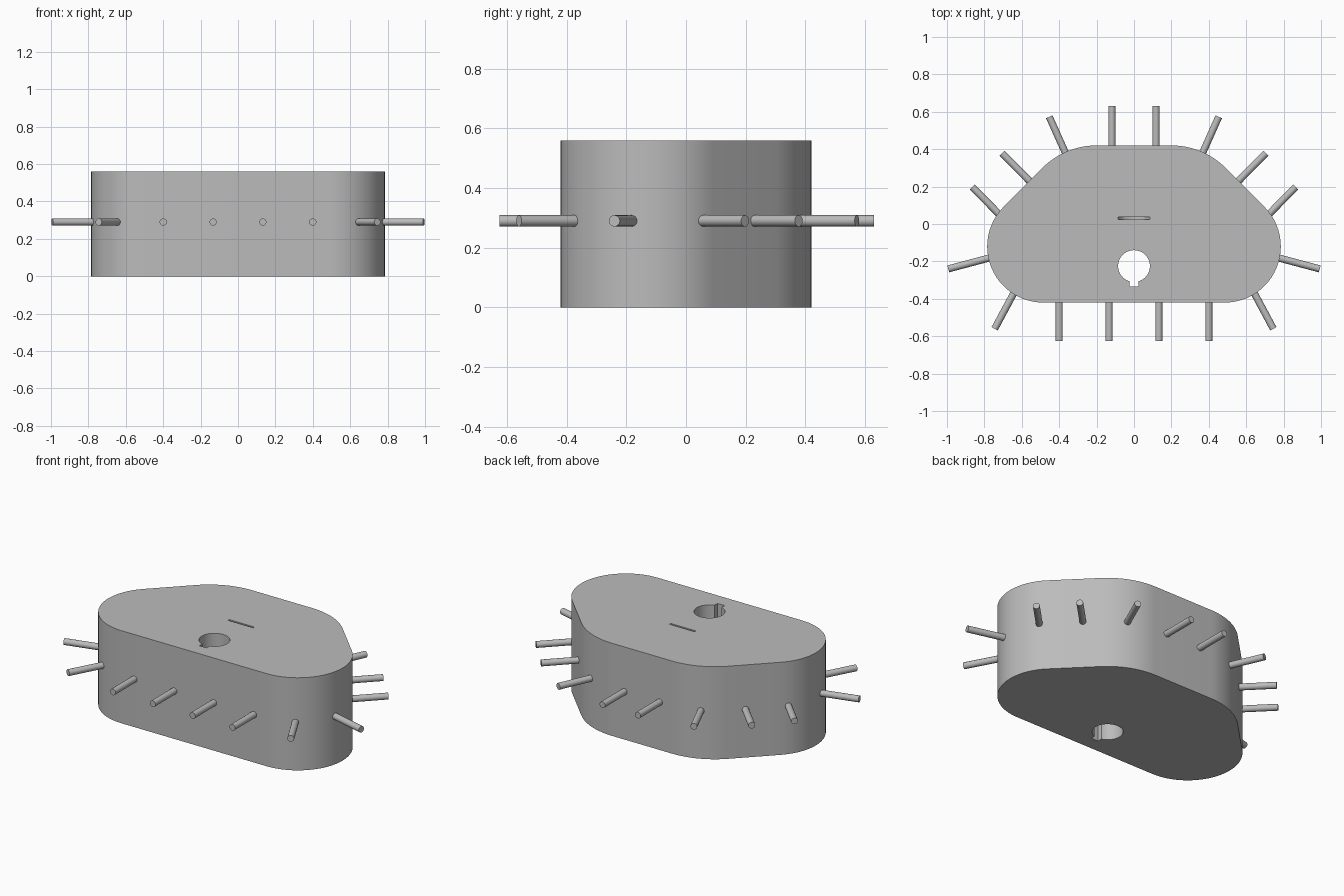
import bpy
import bmesh
from math import radians, sin, cos
from mathutils import Vector

cube = bpy.data.objects.get("Cube")
if cube:
    bpy.data.objects.remove(cube, do_unlink=True)

HEIGHT = 0.56
PEG_Z = 0.29
PEG_R = 0.019

grey = bpy.data.materials.new("plain grey")
grey.use_nodes = True
colour = (0.5, 0.5, 0.5, 1)
grey.diffuse_color = colour
grey.node_tree.nodes["Principled BSDF"].inputs["Base Color"].default_value = colour


def make_object(name, bm):
    bmesh.ops.recalc_face_normals(bm, faces=bm.faces)
    mesh = bpy.data.meshes.new(name)
    bm.to_mesh(mesh)
    bm.free()
    mesh.materials.append(grey)
    obj = bpy.data.objects.new(name, mesh)
    bpy.context.collection.objects.link(obj)
    return obj


def prism(name, points, low, high):
    """Upright solid from a flat outline."""
    bm = bmesh.new()
    face = bm.faces.new([bm.verts.new((x, y, low)) for x, y in points])
    top = bmesh.ops.extrude_face_region(bm, geom=[face])["geom"]
    verts = [v for v in top if isinstance(v, bmesh.types.BMVert)]
    bmesh.ops.translate(bm, verts=verts, vec=(0, 0, high - low))
    return make_object(name, bm)


def rod(name, start, end, radius, segments=24):
    """Round rod between two points."""
    start, end = Vector(start), Vector(end)
    axis = end - start
    bm = bmesh.new()
    bmesh.ops.create_cone(bm, cap_ends=True, segments=segments, radius1=radius,
                          radius2=radius, depth=axis.length)
    bmesh.ops.rotate(bm, verts=bm.verts, cent=(0, 0, 0),
                     matrix=axis.to_track_quat("Z", "Y").to_matrix())
    bmesh.ops.translate(bm, verts=bm.verts, vec=(start + end) / 2)
    return make_object(name, bm)


def smooth(obj):
    bpy.ops.object.select_all(action="DESELECT")
    obj.select_set(True)
    bpy.context.view_layer.objects.active = obj
    bpy.ops.object.shade_smooth_by_angle(angle=radians(30))


def cut(obj, cutter):
    """Subtract the cutter and throw it away."""
    mod = obj.modifiers.new("cut", "BOOLEAN")
    mod.operation = "DIFFERENCE"
    mod.solver = "EXACT"
    mod.object = cutter
    bpy.ops.object.select_all(action="DESELECT")
    bpy.context.view_layer.objects.active = obj
    obj.select_set(True)
    bpy.ops.object.modifier_apply(modifier=mod.name)
    bpy.data.objects.remove(cutter, do_unlink=True)


def arc(cx, cy, r, start, end, steps):
    angles = [radians(start + (end - start) * i / steps) for i in range(steps + 1)]
    return [(cx + r * cos(a), cy + r * sin(a)) for a in angles]


# Body: rounded trapezoid, mirrored from its left half
half = arc(0.485, -0.12, 0.3, -90, 45, 24) + arc(0.2, 0.01, 0.41, 45, 90, 12)
outline = half + [(-x, y) for x, y in reversed(half)]
body = prism("body", outline, 0, HEIGHT)

# Keyed shaft hole through the body
cut(body, rod("hole_cutter", (0, -0.225, -0.1), (0, -0.225, HEIGHT + 0.1), 0.085, 48))
key = [(-0.024, -0.335), (0.024, -0.335), (0.024, -0.25), (-0.024, -0.25)]
cut(body, prism("key_cutter", key, -0.1, HEIGHT + 0.1))

# Thin curved slit in the top
cut(body, rod("slit_cutter", (0, 0.025, HEIGHT + 0.053), (0, 0.037, HEIGHT + 0.053), 0.1, 64))
smooth(body)

# Pegs around the side: base and tip of each, mirrored left and right
pegs = {
    "front_inner_peg": ((0.133, -0.4), (0.133, -0.625)),
    "front_outer_peg": ((0.4, -0.4), (0.4, -0.625)),
    "front_corner_peg": ((0.635, -0.355), (0.745, -0.56)),
    "side_peg": ((0.76, -0.178), (0.993, -0.24)),
    "slope_lower_peg": ((0.705, 0.036), (0.865, 0.198)),
    "slope_upper_peg": ((0.545, 0.216), (0.705, 0.378)),
    "back_corner_peg": ((0.36, 0.365), (0.453, 0.573)),
    "back_inner_peg": ((0.118, 0.4), (0.118, 0.63)),
}
for name, (base, tip) in pegs.items():
    for side, label in ((1, "left"), (-1, "right")):
        smooth(rod(f"{label}_{name}", (side * base[0], base[1], PEG_Z),
                   (side * tip[0], tip[1], PEG_Z), PEG_R))
